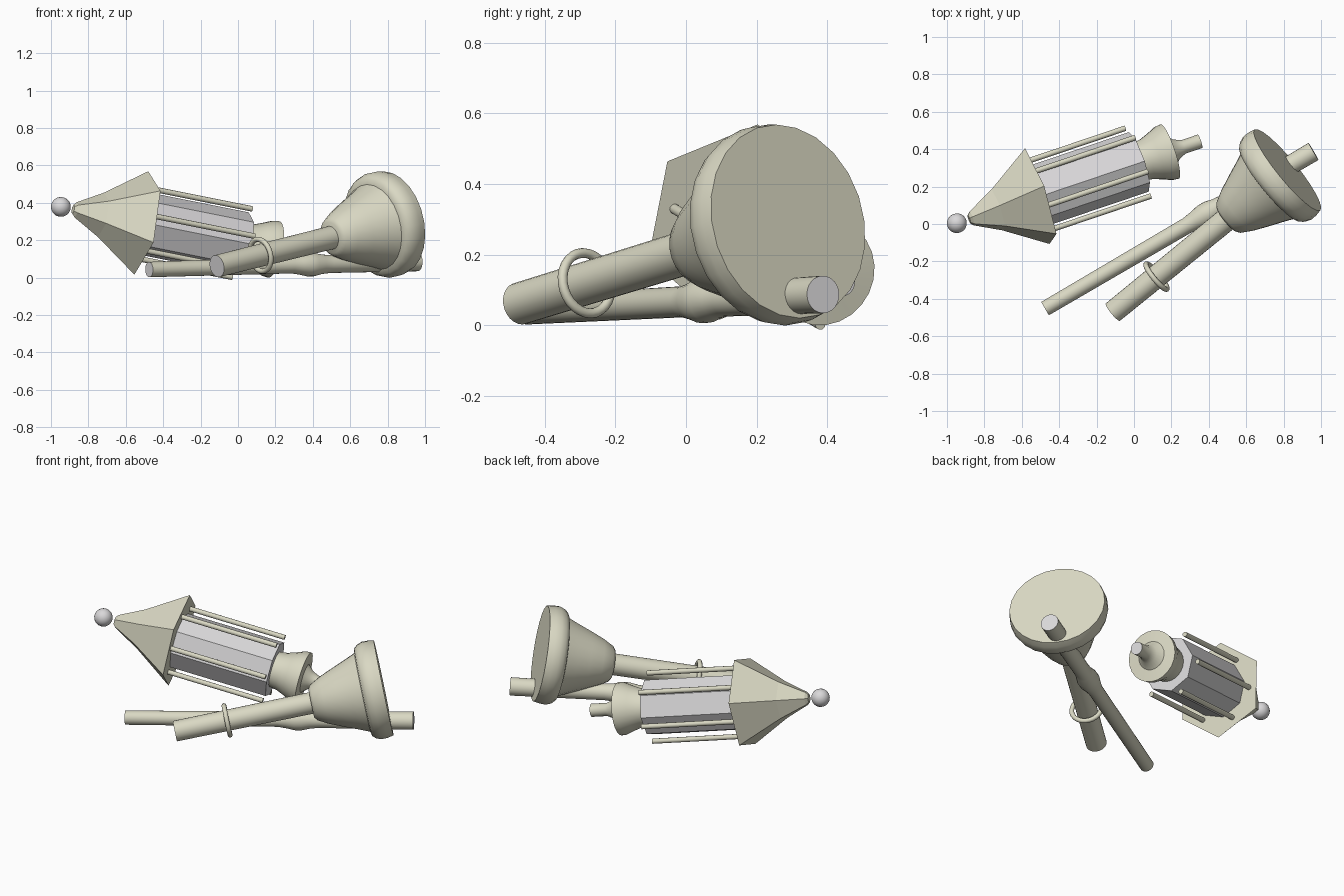
import bpy, bmesh, math
from mathutils import Vector, Matrix

cube = bpy.data.objects.get("Cube")
if cube:
    bpy.data.objects.remove(cube, do_unlink=True)


def material(name, rgb):
    m = bpy.data.materials.new(name)
    m.use_nodes = True
    m.diffuse_color = (*rgb, 1)
    m.node_tree.nodes["Principled BSDF"].inputs["Base Color"].default_value = (*rgb, 1)
    return m


BEIGE = material("beige metal", (0.70, 0.69, 0.55))
GREY = material("pale grey glass", (0.70, 0.69, 0.70))


def frame(origin, axis, ref):
    """Matrix with local z along the axis and local x towards ref."""
    z = Vector(axis).normalized()
    x = Vector(ref)
    x = (x - z * x.dot(z)).normalized()
    rot = Matrix((x, z.cross(x), z)).transposed().to_4x4()
    return Matrix.Translation(origin) @ rot


def finish(bm, name, mats, matrix, smooth):
    bmesh.ops.recalc_face_normals(bm, faces=bm.faces)
    mesh = bpy.data.meshes.new(name)
    bm.to_mesh(mesh)
    bm.free()
    for m in mats:
        mesh.materials.append(m)
    ob = bpy.data.objects.new(name, mesh)
    ob.matrix_world = matrix
    bpy.context.collection.objects.link(ob)
    if smooth:
        bpy.ops.object.select_all(action="DESELECT")
        ob.select_set(True)
        bpy.context.view_layer.objects.active = ob
        bpy.ops.object.shade_smooth_by_angle(angle=math.radians(40))
    return ob


def lathe(name, profile, matrix, mats, sides=24, smooth=True, caps=(0, 0), offset=(0, 0), turn=0):
    """Closed turned solid from (distance, radius) pairs; caps are material slots."""
    bm = bmesh.new()
    rings = []
    for s, r in profile:
        ring = []
        for i in range(sides):
            a = math.tau * i / sides + math.radians(turn)
            ring.append(bm.verts.new((offset[0] + r * math.cos(a), offset[1] + r * math.sin(a), s)))
        rings.append(ring)
    for a, b in zip(rings, rings[1:]):
        for i in range(sides):
            j = (i + 1) % sides
            bm.faces.new((a[i], a[j], b[j], b[i]))
    for ring, slot in ((rings[0], caps[0]), (rings[-1], caps[1])):
        bm.faces.new(ring).material_index = slot
    return finish(bm, name, mats, matrix, smooth)


# Lantern, lying along its own axis from the finial
lantern = frame((-0.947, 0.004, 0.378), (0.931, 0.314, -0.186), (0.1, 0.18, 0.98))

bm = bmesh.new()
bmesh.ops.create_uvsphere(bm, u_segments=20, v_segments=12, radius=0.053)
finish(bm, "finial_ball", [GREY], lantern, True)

lathe("lantern_roof", [(0.07, 0.025), (0.085, 0.042), (0.23, 0.122), (0.462, 0.284)],
      lantern, [BEIGE], sides=6, smooth=False)
lathe("lantern_glass", [(0.455, 0.168), (1.045, 0.168)], lantern, [GREY], sides=8,
      smooth=False, turn=10)
for i in range(6):
    a = math.tau * i / 6 + math.radians(27)
    lathe(f"lantern_rod_{i + 1}", [(0.455, 0.015), (1.04, 0.015)], lantern, [BEIGE],
          sides=10, offset=(0.197 * math.cos(a), 0.197 * math.sin(a)))
lathe("lantern_neck", [(1.04, 0.105), (1.09, 0.112), (1.14, 0.13), (1.19, 0.151), (1.222, 0.154),
                       (1.228, 0.085), (1.26, 0.055), (1.30, 0.038), (1.395, 0.038)],
      lantern, [BEIGE, GREY], caps=(0, 1))

# Broken lower post with its flared foot
foot_centre = Vector((0.82, 0.289, 0.294))
post_start = Vector((-0.113, -0.471, 0.061))
post = frame(post_start, foot_centre - post_start, (0, 0, 1))
foot = (foot_centre - post_start).length
lathe("lower_post", [(0, 0.06), (foot - 0.39, 0.063)], post, [BEIGE, GREY], caps=(1, 0))
lathe("flared_foot", [(foot - d, r) for d, r in (
    (0.425, 0.085), (0.41, 0.105), (0.35, 0.138), (0.27, 0.172), (0.19, 0.204), (0.125, 0.232),
    (0.12, 0.258), (0.10, 0.276), (0.07, 0.287), (0.035, 0.286), (0, 0.279))], post, [BEIGE])

# Loose collar around the lower post
bm = bmesh.new()
MAJOR, MINOR, N, K = 0.087, 0.014, 28, 10
grid = []
for i in range(N):
    a = math.tau * i / N
    row = []
    for k in range(K):
        b = math.tau * k / K
        r = MAJOR + MINOR * math.cos(b)
        row.append(bm.verts.new((r * math.cos(a), r * math.sin(a), 0.306 + MINOR * math.sin(b))))
    grid.append(row)
for i in range(N):
    p, q = grid[i], grid[(i + 1) % N]
    for k in range(K):
        m = (k + 1) % K
        bm.faces.new((p[k], q[k], q[m], p[m]))
finish(bm, "post_collar", [BEIGE], post, True)

# Broken upper post, with a swelling along its length
start, end = Vector((-0.475, -0.452, 0.043)), Vector((0.96, 0.388, 0.087))
upper = frame(start, end - start, (0, 0, 1))
length = (end - start).length
lathe("upper_post", [(0, 0.041), (0.88, 0.044), (0.93, 0.052), (0.98, 0.063), (1.02, 0.063),
                     (1.07, 0.052), (1.12, 0.048), (length, 0.053)],
      upper, [BEIGE, GREY], caps=(1, 1))
